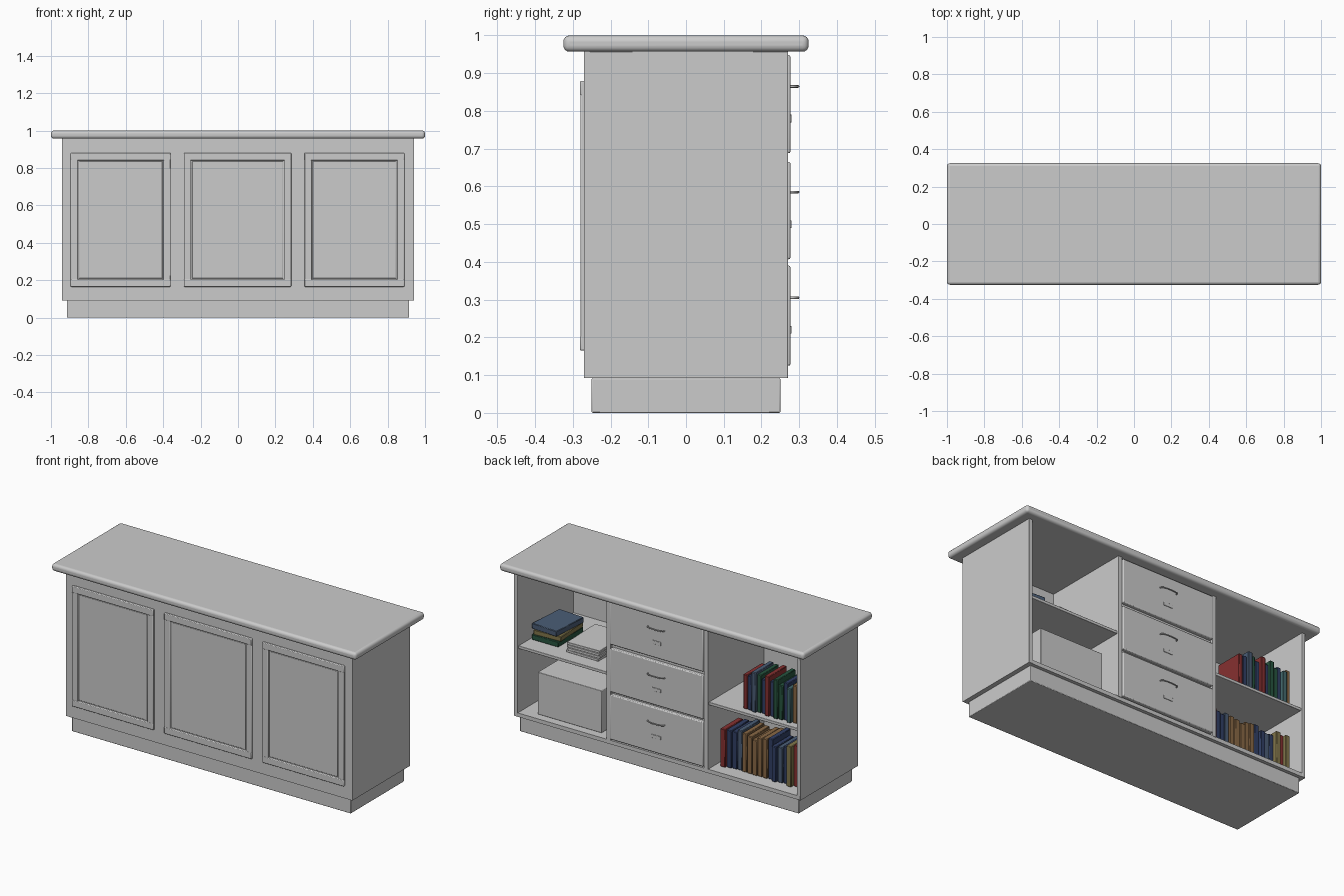
import bpy, random
from math import radians

if "Cube" in bpy.data.objects:
    bpy.data.objects.remove(bpy.data.objects["Cube"])
random.seed(4)

COLOURS = {
    "red": (0.24, 0.03, 0.03, 1), "navy": (0.03, 0.05, 0.13, 1),
    "green": (0.02, 0.09, 0.05, 1), "teal": (0.06, 0.15, 0.16, 1),
    "brown": (0.25, 0.14, 0.06, 1), "olive": (0.22, 0.18, 0.07, 1),
    "blue": (0.07, 0.11, 0.18, 1),
}
MATS = {}


def paint(ob, colour):
    if colour not in MATS:
        MATS[colour] = bpy.data.materials.new(colour)
        MATS[colour].diffuse_color = COLOURS[colour]
    ob.data.materials.append(MATS[colour])


def box(name, x0, x1, y0, y1, z0, z1, bevel=0.0, segs=2, colour=None, turn=0):
    """Box from its limits, with optional rounded edges."""
    bpy.ops.mesh.primitive_cube_add(
        size=1, location=((x0 + x1) / 2, (y0 + y1) / 2, (z0 + z1) / 2))
    ob = bpy.context.object
    ob.name = name
    ob.scale = (x1 - x0, y1 - y0, z1 - z0)
    bpy.ops.object.transform_apply(location=False, rotation=False, scale=True)
    ob.rotation_euler.z = radians(turn)
    if bevel:
        mod = ob.modifiers.new("round", "BEVEL")
        mod.width = bevel
        mod.segments = segs
        bpy.ops.object.shade_smooth_by_angle(angle=radians(35))
    if colour:
        paint(ob, colour)
    return ob


# Counter top and plinth
box("counter_top", -1, 1, -0.325, 0.325, 0.957, 1.0, 0.016, 4)
box("plinth", -0.915, 0.915, -0.25, 0.25, 0, 0.092, 0.003)

# Carcass: front, floor, ends and dividers
box("front_board", -0.94, 0.94, -0.27, -0.255, 0.092, 0.958)
box("floor_board", -0.94, 0.94, -0.268, 0.268, 0.092, 0.115)
for s, side in ((-1, "left"), (1, "right")):
    a, b = sorted((s * 0.94, s * 0.917))
    box(side + "_end_panel", a, b, -0.27, 0.27, 0.092, 0.958, 0.002)
    a, b = sorted((s * 0.333, s * 0.308))
    box(side + "_divider", a, b, -0.26, 0.27, 0.112, 0.958)
    a, b = sorted((s * 0.92, s * 0.33))
    box(side + "_shelf", a, b, -0.257, 0.26, 0.493, 0.51, 0.002)

# Framed panels on the front
for n, (x0, x1) in enumerate(((-0.895, -0.36), (-0.29, 0.285), (0.355, 0.89))):
    z0, z1, w = 0.165, 0.88, 0.04
    y0, y1 = -0.281, -0.265
    p = f"front_panel_{n + 1}_"
    box(p + "left_stile", x0, x0 + w, y0 + 0.001, y1, z0, z1, 0.004)
    box(p + "right_stile", x1 - w, x1, y0 + 0.001, y1, z0, z1, 0.004)
    box(p + "bottom_rail", x0, x1, y0, y1, z0, z0 + w, 0.004)
    box(p + "top_rail", x0, x1, y0, y1, z1 - w, z1, 0.004)
    box(p + "field", x0 + w + 0.004, x1 - w - 0.004, -0.274, y1,
        z0 + w + 0.004, z1 - w - 0.004, 0.003)

# Drawers with bow handles and label plates
box("drawer_core", -0.31, 0.31, -0.257, 0.255, 0.112, 0.957)
for n, (z0, z1) in enumerate(((0.125, 0.39), (0.407, 0.665), (0.688, 0.948))):
    p = f"drawer_{n + 1}_"
    box(p + "front", -0.305, 0.305, 0.25, 0.277, z0, z1, 0.005)
    hz = 0.305 + 0.28 * n
    cu = bpy.data.curves.new(p + "handle", "CURVE")
    cu.dimensions = "3D"
    cu.bevel_depth = 0.0035
    cu.bevel_resolution = 2
    cu.use_fill_caps = True
    path = [(-0.055, 0.272), (-0.052, 0.286), (-0.03, 0.295), (0, 0.297),
            (0.03, 0.295), (0.052, 0.286), (0.055, 0.272)]
    sp = cu.splines.new("BEZIER")
    sp.bezier_points.add(len(path) - 1)
    for bp, (x, y) in zip(sp.bezier_points, path):
        bp.co = (x, y, hz)
        bp.handle_left_type = bp.handle_right_type = "AUTO"
    sp.resolution_u = 5
    ob = bpy.data.objects.new(p + "handle", cu)
    bpy.context.collection.objects.link(ob)
    box(p + "label_plate", -0.03, 0.03, 0.27, 0.28, hz - 0.095, hz - 0.075, 0.001)


def book_row(name, x, end, y, z, colours):
    """Standing books, packed from x towards end (negative x)."""
    step = (x - end) / len(colours)
    for n, c in enumerate(colours):
        w = step * random.uniform(0.86, 0.98)
        h = random.uniform(0.2, 0.245)
        f = y + random.uniform(-0.015, 0.008)
        box(f"{name}_{n + 1}", x - w, x, f - 0.17, f, z, z + h, 0.003, 1, c)
        x -= step


# Standing books in the left bay
book_row("upper_book", -0.53, -0.88, 0.225, 0.51,
         "red navy blue green navy red navy green green navy teal brown".split())
book_row("lower_book", -0.365, -0.9, 0.195, 0.115,
         "red navy navy blue brown brown brown brown brown navy navy blue "
         "navy olive red olive".split())

# Lying books, paper stack and storage box in the right bay
box("lying_book_1", 0.73, 0.905, -0.08, 0.155, 0.51, 0.542, 0.003, 1, "green")
box("lying_book_2", 0.725, 0.9, -0.075, 0.15, 0.542, 0.572, 0.003, 1, "olive", 3)
box("lying_book_3", 0.73, 0.9, -0.08, 0.155, 0.572, 0.605, 0.003, 1, "blue", -4)
for n in range(4):
    z = 0.51 + n * 0.016
    box(f"paper_stack_{n + 1}", 0.45, 0.66, -0.1, 0.177, z, z + 0.014, 0.001, 1,
        turn=random.uniform(-3, 3))
box("storage_box", 0.4, 0.82, -0.08, 0.22, 0.115, 0.365, 0.003)

for m in bpy.data.materials:
    if m.users and not m.is_grease_pencil:
        m.use_nodes = True
        m.node_tree.nodes["Principled BSDF"].inputs["Base Color"].default_value = m.diffuse_color
